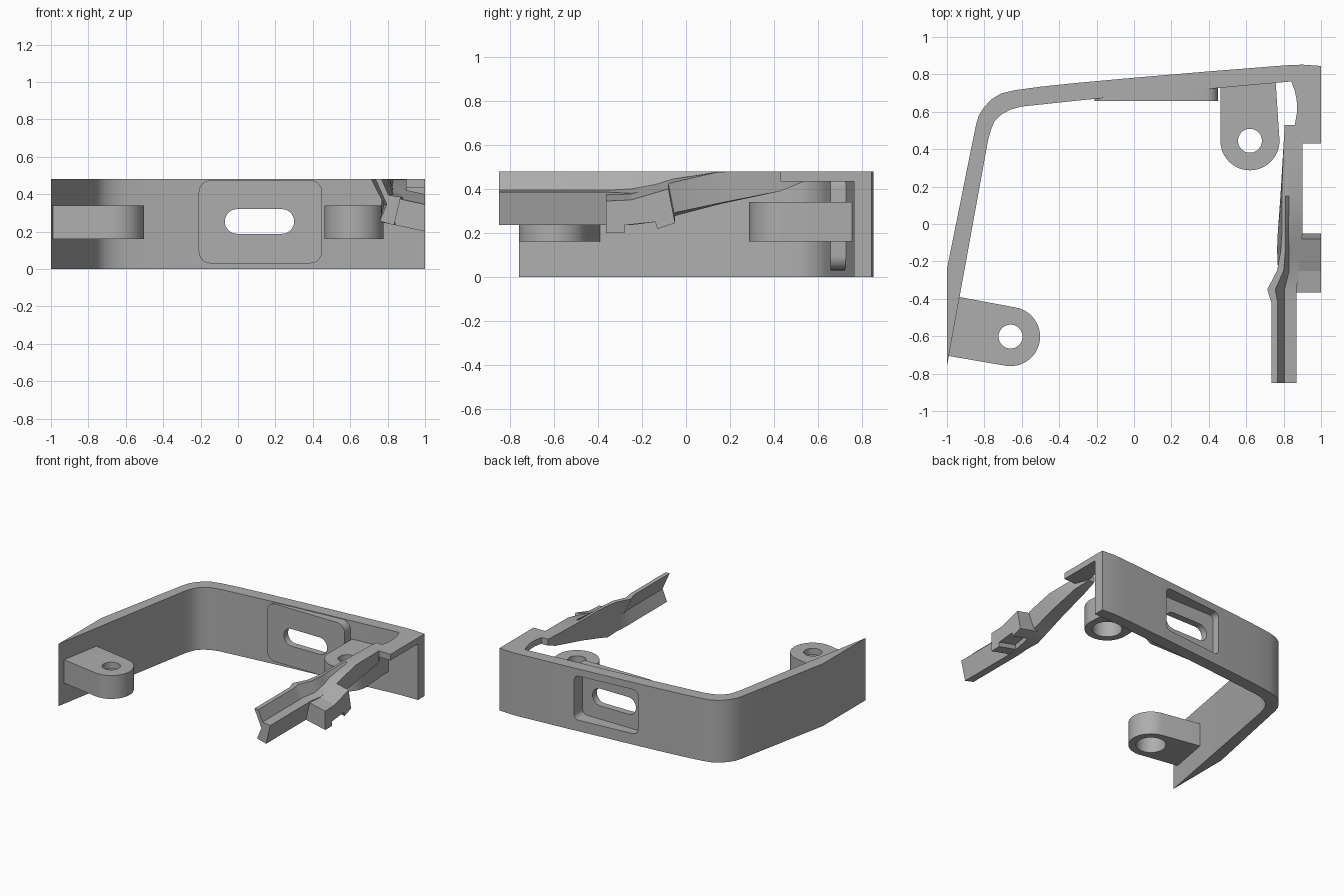
import bpy, bmesh, math
from mathutils import Vector

if "Cube" in bpy.data.objects:
    bpy.data.objects.remove(bpy.data.objects["Cube"])

grey = bpy.data.materials.new("mid_grey")
grey.diffuse_color = (0.42, 0.42, 0.42, 1)
grey.use_nodes = True
grey.node_tree.nodes["Principled BSDF"].inputs["Base Color"].default_value = grey.diffuse_color


def finish(name, bm):
    bmesh.ops.recalc_face_normals(bm, faces=bm.faces)
    mesh = bpy.data.meshes.new(name)
    bm.to_mesh(mesh)
    bm.free()
    ob = bpy.data.objects.new(name, mesh)
    bpy.context.collection.objects.link(ob)
    mesh.materials.append(grey)
    return ob


def prism(name, pts, lo, hi, axis="z"):
    """Extrude a flat outline along one axis."""
    place = {"z": lambda a, b, t: (a, b, t),
             "y": lambda a, b, t: (a, t, b),
             "x": lambda a, b, t: (t, a, b)}[axis]
    bm = bmesh.new()
    face = bm.faces.new([bm.verts.new(place(a, b, lo)) for a, b in pts])
    ext = bmesh.ops.extrude_face_region(bm, geom=[face])
    move = Vector(place(0, 0, hi - lo))
    bmesh.ops.translate(bm, vec=move, verts=[v for v in ext["geom"] if isinstance(v, bmesh.types.BMVert)])
    return finish(name, bm)


def arc(cx, cy, r, a0, a1, n):
    return [(cx + r * math.cos(math.radians(a0 + (a1 - a0) * i / n)),
             cy + r * math.sin(math.radians(a0 + (a1 - a0) * i / n))) for i in range(n + 1)]


def rounded(x0, x1, z0, z1, r):
    pts = []
    for cx, cz, a in ((x1 - r, z1 - r, 0), (x0 + r, z1 - r, 90), (x0 + r, z0 + r, 180), (x1 - r, z0 + r, 270)):
        pts += arc(cx, cz, r, a, a + 90, 8)
    return pts


def boolean(ob, other, op="DIFFERENCE"):
    m = ob.modifiers.new(op.lower(), "BOOLEAN")
    m.operation, m.object, m.solver = op, other, "EXACT"
    bpy.context.view_layer.objects.active = ob
    bpy.ops.object.modifier_apply(modifier=m.name)
    bpy.data.objects.remove(other)


def smooth(ob):
    bpy.ops.object.select_all(action="DESELECT")
    ob.select_set(True)
    bpy.context.view_layer.objects.active = ob
    bpy.ops.object.shade_smooth_by_angle(angle=math.radians(25))


# Curved wall, tapering to nothing at its left front end
outer = [(-1, -0.76), (-1, -0.24), (-0.845, 0.53), (-0.83, 0.58), (-0.805, 0.62), (-0.765, 0.665),
         (-0.71, 0.698), (-0.64, 0.715), (-0.5, 0.734), (-0.3, 0.755), (0, 0.782), (0.4, 0.816),
         (0.82, 0.849), (0.9, 0.852), (1, 0.845)]
inner = [(1, 0.765), (0.84, 0.762), (0.45, 0.727), (0, 0.69), (-0.3, 0.66), (-0.6, 0.628),
         (-0.66, 0.612), (-0.71, 0.585), (-0.745, 0.55), (-0.763, 0.51), (-0.78, 0.45)]
wall = prism("wall", outer + inner, 0, 0.48)

# Raised pad inside, recess outside and slot through both
boolean(wall, prism("pad", rounded(-0.21, 0.45, 0.03, 0.475, 0.065), 0.657, 0.74, "y"), "UNION")
boolean(wall, prism("recess", rounded(-0.13, 0.385, 0.085, 0.425, 0.04), 0.71, 1, "y"))
boolean(wall, prism("slot", rounded(-0.07, 0.30, 0.188, 0.32, 0.0655), 0.5, 1, "y"))
smooth(wall)


# Mounting lugs with counterbored holes
def lug(name, cx, cy, pts):
    ob = prism(name, pts, 0.16, 0.34)
    for r, hi in ((0.064, 0.5), (0.105, 0.29)):
        boolean(ob, prism("bore", arc(cx, cy, r, 0, 352.5, 47), 0, hi))
    smooth(ob)


lug("left_lug", -0.66, -0.602,
    [(-0.936, -0.39), (-0.994, -0.705)] + arc(-0.66, -0.602, 0.158, 260, 440, 24))
lug("right_lug", 0.62, 0.445,
    [(0.757, 0.765), (0.463, 0.738)] + arc(0.62, 0.445, 0.158, 180, 360, 24))

# Thin corner plate joining wall and arm
prism("corner_plate", [(1, 0.80), (1, 0.43), (0.9, 0.43), (0.81, 0.53), (0.86, 0.53), (0.872, 0.6),
                       (0.87, 0.66), (0.86, 0.71), (0.84, 0.765), (0.84, 0.80)], 0.433, 0.48)

# Arm: a rail with an upright lip, lofted through changing sections
sections = {
    -0.85: [(.735, .48), (.768, .48), (.805, .395), (.87, .385), (.835, .235), (.757, .255), (.795, .345)],
    -0.42: [(.735, .48), (.768, .48), (.805, .395), (.87, .385), (.835, .235), (.757, .255), (.795, .345)],
    -0.35: [(.712, .48), (.755, .48), (.805, .395), (.87, .385), (.835, .235), (.757, .255), (.78, .345)],
    -0.25: [(.765, .48), (.80, .48), (.83, .40), (.88, .38), (.85, .235), (.77, .25), (.78, .34)],
    -0.14: [(.785, .48), (.81, .48), (.83, .42), (.89, .40), (.86, .25), (.765, .25), (.765, .34)],
    -0.06: [(.79, .48), (.81, .48), (.825, .445), (.90, .43), (.87, .29), (.768, .275), (.768, .36)],
    0.15: [(.79, .48), (.81, .48), (.83, .479), (.90, .478), (.89, .335), (.785, .33), (.783, .40)],
    0.43: [(.80, .48), (.81, .48), (.83, .48), (.90, .48), (.90, .39), (.81, .39), (.80, .43)],
    0.53: [(.806, .48), (.81, .48), (.83, .48), (.86, .48), (.86, .43), (.81, .43), (.806, .45)],
}
bm = bmesh.new()
rings = [[bm.verts.new((x, y, z)) for x, z in pts] for y, pts in sections.items()]
for a, b in zip(rings, rings[1:]):
    for i in range(7):
        j = (i + 1) % 7
        bm.faces.new((a[i], a[j], b[j], b[i]))
bm.faces.new(rings[0])
bm.faces.new(rings[-1])
smooth(finish("arm", bm))

# Notched side block on the arm
block = prism("arm_block", [(-0.365, 0.2), (-0.28, 0.2), (-0.28, 0.235), (-0.14, 0.25), (-0.13, 0.218),
                            (-0.05, 0.245), (-0.08, 0.40), (-0.2, 0.365), (-0.25, 0.35), (-0.365, 0.345)],
              0.84, 1.0, "x")
for v in block.data.vertices:
    if v.co.x < 0.9:
        v.co.z += 0.035
